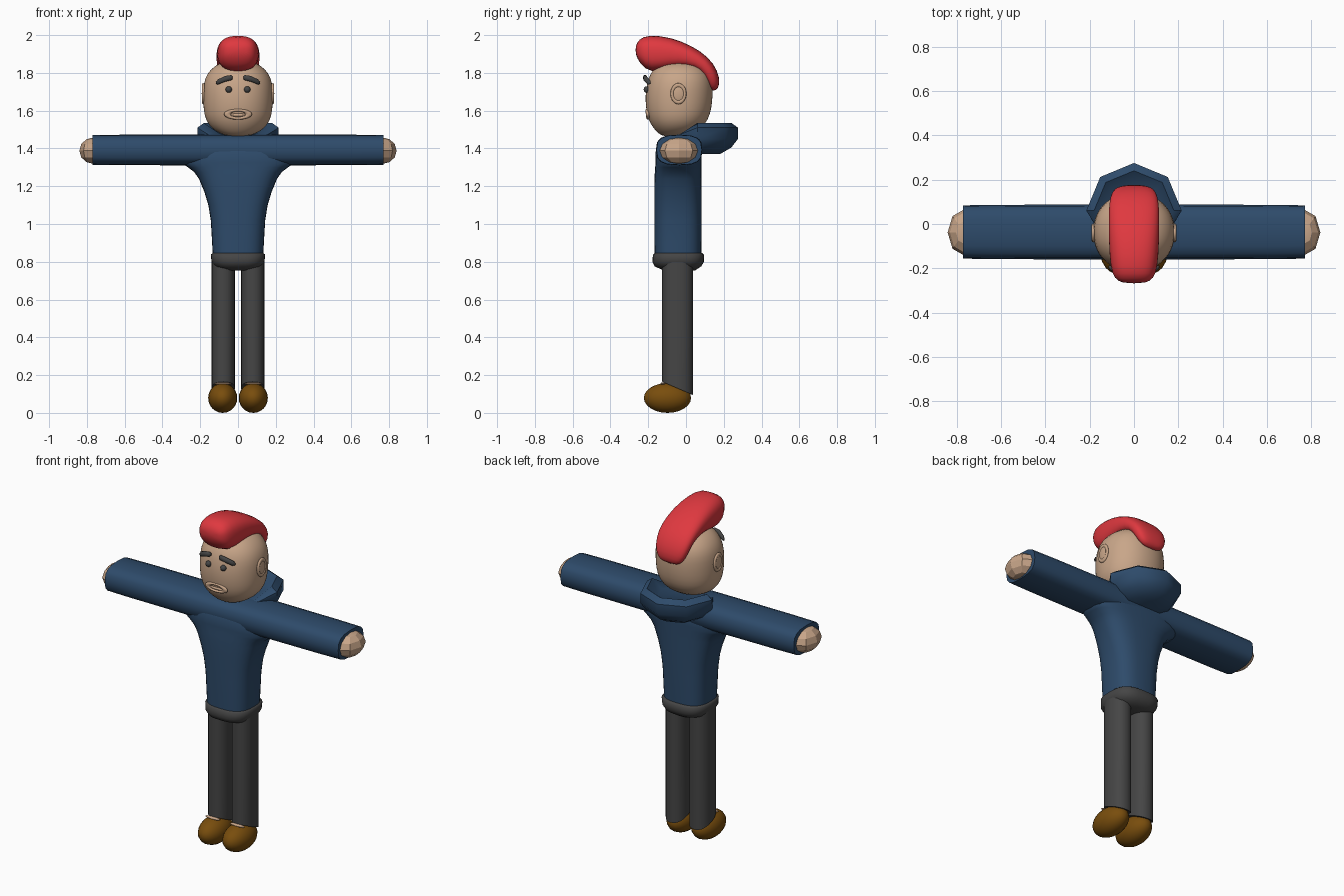
import bpy, bmesh, math
from mathutils import Vector as V

if "Cube" in bpy.data.objects:
    bpy.data.objects.remove(bpy.data.objects["Cube"])


def material(name, rgb):
    m = bpy.data.materials.new(name)
    m.diffuse_color = (*rgb, 1)
    m.use_nodes = True
    m.node_tree.nodes["Principled BSDF"].inputs["Base Color"].default_value = m.diffuse_color
    return m


SKIN = material("skin", (0.58, 0.38, 0.25))
BLUE = material("blue_cloth", (0.027, 0.07, 0.145))
GREY = material("dark_grey", (0.06, 0.06, 0.06))
RED = material("red_hair", (0.74, 0.04, 0.05))
BROWN = material("brown_leather", (0.19, 0.075, 0.004))


def finish(obj, mat, angle=40, subsurf=0):
    obj.data.materials.append(mat)
    if subsurf:
        obj.modifiers.new("subsurf", 'SUBSURF').levels = subsurf
        obj.modifiers["subsurf"].render_levels = subsurf
    bpy.ops.object.select_all(action='DESELECT')
    obj.select_set(True)
    bpy.context.view_layer.objects.active = obj
    bpy.ops.object.shade_smooth_by_angle(angle=math.radians(angle))
    return obj


def loft(name, sections, mat, n=2.0, segs=24, angle=40, subsurf=0):
    """Skin superellipse sections given as (centre, u axis, v axis)."""
    bm = bmesh.new()
    rings = []
    for c, u, v in sections:
        ring = []
        for i in range(segs):
            a = 2 * math.pi * i / segs
            ca, sa = math.cos(a), math.sin(a)
            pu = math.copysign(abs(ca) ** (2 / n), ca)
            pv = math.copysign(abs(sa) ** (2 / n), sa)
            ring.append(bm.verts.new(V(c) + V(u) * pu + V(v) * pv))
        rings.append(ring)
    for a, b in zip(rings, rings[1:]):
        for i in range(segs):
            j = (i + 1) % segs
            bm.faces.new((a[i], a[j], b[j], b[i]))
    bm.faces.new(rings[0])
    bm.faces.new(rings[-1])
    bmesh.ops.recalc_face_normals(bm, faces=bm.faces)
    me = bpy.data.meshes.new(name)
    bm.to_mesh(me)
    bm.free()
    obj = bpy.data.objects.new(name, me)
    bpy.context.collection.objects.link(obj)
    return finish(obj, mat, angle, subsurf)


def upright(rows):
    """Rows of (z, front y, back y, half width) to horizontal sections."""
    return [((0, (f + b) / 2, z), (w, 0, 0), (0, (b - f) / 2, 0)) for z, f, b, w in rows]


def ball(name, loc, scale, mat, rot=(0, 0, 0), segs=20, rings=12, angle=60):
    bpy.ops.mesh.primitive_uv_sphere_add(segments=segs, ring_count=rings, radius=1,
                                         location=loc, rotation=rot)
    obj = bpy.context.object
    obj.name = name
    obj.scale = scale
    return finish(obj, mat, angle)


def ring(name, loc, scale, minor, mat, rot):
    bpy.ops.mesh.primitive_torus_add(major_radius=1, minor_radius=minor, major_segments=24,
                                     minor_segments=8, location=loc, rotation=rot)
    obj = bpy.context.object
    obj.name = name
    obj.scale = scale
    return finish(obj, mat, 80)


# Sweater body flaring into the armpits
loft("sweater_body", upright([
    (0.80, -0.165, 0.08, 0.132), (0.90, -0.167, 0.082, 0.137), (1.02, -0.168, 0.083, 0.144),
    (1.10, -0.168, 0.083, 0.157), (1.17, -0.168, 0.083, 0.178), (1.24, -0.167, 0.083, 0.207),
    (1.275, -0.165, 0.083, 0.232), (1.30, -0.163, 0.083, 0.265), (1.325, -0.162, 0.083, 0.30),
    (1.38, -0.162, 0.083, 0.30), (1.43, -0.135, 0.06, 0.28), (1.465, -0.09, 0.02, 0.22)]),
    BLUE, n=2.8, segs=32, angle=60)

# Both sleeves as one faceted tube
loft("sleeves", [((x, -0.036, 1.392), (0, 0.12 * s, 0), (0, 0, 0.079 * s))
                 for x, s in ((-0.77, 1), (-0.62, 1.02), (-0.2, 1.03), (0.2, 1.03),
                              (0.62, 1.02), (0.77, 1))], BLUE, n=2.9, segs=16, angle=50)

# Folded hood behind the neck: eight-sided bowl, flattened at the front
bm = bmesh.new()
rows = []
for z, r in ((1.37, 0.12), (1.405, 0.18), (1.45, 0.215), (1.51, 0.215), (1.535, 0.18), (1.49, 0.12)):
    row = []
    for i in range(8):
        a = math.pi * i / 4
        y = 0.06 + r * math.sin(a)
        front = y < 0
        row.append(bm.verts.new((r * math.cos(a), -0.04 if front else y,
                                 min(z, 1.47) if front else z)))
    rows.append(row)
for a, b in zip(rows, rows[1:]):
    for i in range(8):
        bm.faces.new((a[i], a[(i + 1) % 8], b[(i + 1) % 8], b[i]))
bm.faces.new(rows[0])
bm.faces.new(rows[-1])
bmesh.ops.recalc_face_normals(bm, faces=bm.faces)
me = bpy.data.meshes.new("hood")
bm.to_mesh(me)
bm.free()
hood = bpy.data.objects.new("hood", me)
bpy.context.collection.objects.link(hood)
finish(hood, BLUE, 50)

# Trouser waist
loft("waistband", upright([
    (0.755, -0.12, 0.05, 0.07), (0.775, -0.165, 0.08, 0.125), (0.80, -0.178, 0.095, 0.14),
    (0.838, -0.175, 0.096, 0.144), (0.846, -0.165, 0.085, 0.135)]), GREY, n=2.8, segs=32, angle=60)

# Head
loft("head", upright([
    (1.464, -0.12, -0.03, 0.05), (1.478, -0.145, 0.03, 0.095), (1.505, -0.172, 0.08, 0.14),
    (1.55, -0.20, 0.118, 0.173), (1.61, -0.213, 0.136, 0.184), (1.68, -0.217, 0.143, 0.186),
    (1.75, -0.207, 0.141, 0.183), (1.80, -0.188, 0.125, 0.162), (1.84, -0.155, 0.09, 0.122),
    (1.862, -0.11, 0.04, 0.07)]), SKIN, n=2.15, segs=28, angle=80, subsurf=1)

# Swept crest of hair: (bottom y, z), (top y, z), half width
crest = [(-0.269, 1.905, -0.267, 1.94, 0.05), (-0.245, 1.845, -0.25, 1.98, 0.09),
         (-0.185, 1.797, -0.20, 2.003, 0.108), (-0.09, 1.82, -0.08, 1.99, 0.114),
         (0.0, 1.83, 0.03, 1.945, 0.116), (0.075, 1.81, 0.12, 1.885, 0.113),
         (0.105, 1.755, 0.17, 1.81, 0.103), (0.125, 1.715, 0.18, 1.745, 0.08),
         (0.145, 1.703, 0.166, 1.713, 0.045)]
loft("hair", [((0, (a + c) / 2, (b + d) / 2), (w, 0, 0), (0, (c - a) / 2, (d - b) / 2))
              for a, b, c, d, w in crest], RED, n=2.6, segs=20, angle=80, subsurf=1)

# Mouth: raised lips around an inner strip
ring("lips", (0, -0.203, 1.581), (0.056, 0.022, 0.03), 0.32, SKIN, (math.radians(97), 0, 0))
ball("inner_mouth", (0, -0.203, 1.577), (0.045, 0.008, 0.008), SKIN)

for s, side in ((-1, "left"), (1, "right")):
    # Face details
    ball(side + "_eye", (s * 0.049, -0.208, 1.712), (0.017, 0.016, 0.017), GREY)
    loft(side + "_brow", [((s * x, y, z), (0, 0.012 * k, 0), (0, 0, 0.016 * k))
                          for x, y, z, k in ((0.028, -0.215, 1.775, 0.5), (0.036, -0.217, 1.775, 0.9),
                                             (0.07, -0.214, 1.768, 1), (0.106, -0.198, 1.752, 0.9),
                                             (0.116, -0.192, 1.747, 0.4))], GREY, segs=10, angle=60)
    # Ears: disc with a raised rim
    ball(side + "_ear", (s * 0.18, -0.04, 1.69), (0.012, 0.038, 0.048), SKIN)
    ring(side + "_ear_rim", (s * 0.184, -0.04, 1.69), (0.045, 0.034, 0.03), 0.25, SKIN,
         (0, math.pi / 2, 0))
    # Hand
    ball(side + "_hand", (s * 0.765, -0.038, 1.388), (0.075, 0.104, 0.07), SKIN,
         segs=8, rings=6, angle=25)
    # Leg with the hem lower at the heel
    leg = loft(side + "_leg", [((s * 0.078, -0.045, z), (0.062, 0, 0), (0, 0.081, t))
                               for z, t in ((0.13, -0.035), (0.45, 0), (0.80, 0))],
               GREY, n=2.3, segs=20, angle=50)
    # Shoe with a lace strip over the instep
    ball(side + "_shoe", (s * 0.081, -0.098, 0.079), (0.077, 0.125, 0.079), BROWN)
    ball(side + "_lace", (s * 0.081, -0.122, 0.155), (0.05, 0.014, 0.007), SKIN, segs=10, rings=6)
